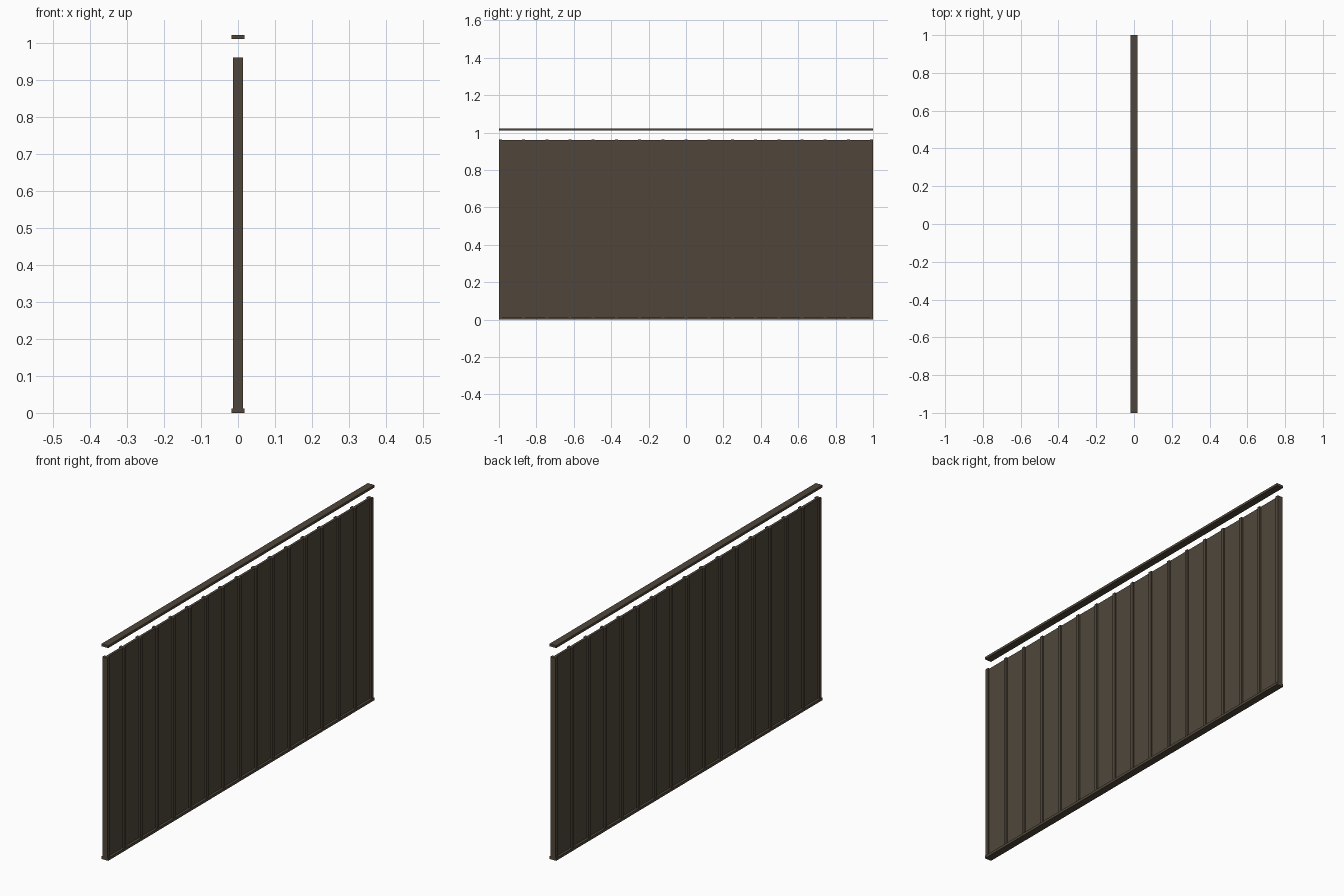
import bpy

if "Cube" in bpy.data.objects:
    bpy.data.objects.remove(bpy.data.objects["Cube"])

# single dark brown paint
paint = bpy.data.materials.new("dark_brown_paint")
paint.diffuse_color = (0.08, 0.062, 0.043, 1.0)
paint.use_nodes = True
paint.node_tree.nodes["Principled BSDF"].inputs["Base Color"].default_value = paint.diffuse_color


def box(name, x, y0, y1, z0, z1):
    """Box symmetric in x, spanning the given y and z ranges."""
    bpy.ops.mesh.primitive_cube_add(size=1, location=(0, (y0 + y1) / 2, (z0 + z1) / 2))
    ob = bpy.context.object
    ob.name = name
    ob.scale = (2 * x, y1 - y0, z1 - z0)
    bpy.ops.object.transform_apply(location=False, rotation=False, scale=True)
    ob.data.materials.append(paint)
    return ob


# bottom rail and the separate floating top rail
box("bottom_rail", 0.0175, -1, 1, 0, 0.0125)
box("top_rail", 0.0175, -1, 1, 1.011, 1.0225)

# thin infill sheet
box("infill_panel", 0.006, -0.998, 0.998, 0.005, 0.961)

# evenly spaced vertical ribs standing proud on both sides
COUNT, WIDTH = 17, 0.016
for i in range(COUNT):
    y = -1 + WIDTH / 2 + i * (2 - WIDTH) / (COUNT - 1)
    box(f"rib_{i + 1}", 0.013, y - WIDTH / 2, y + WIDTH / 2, 0.002, 0.962)
